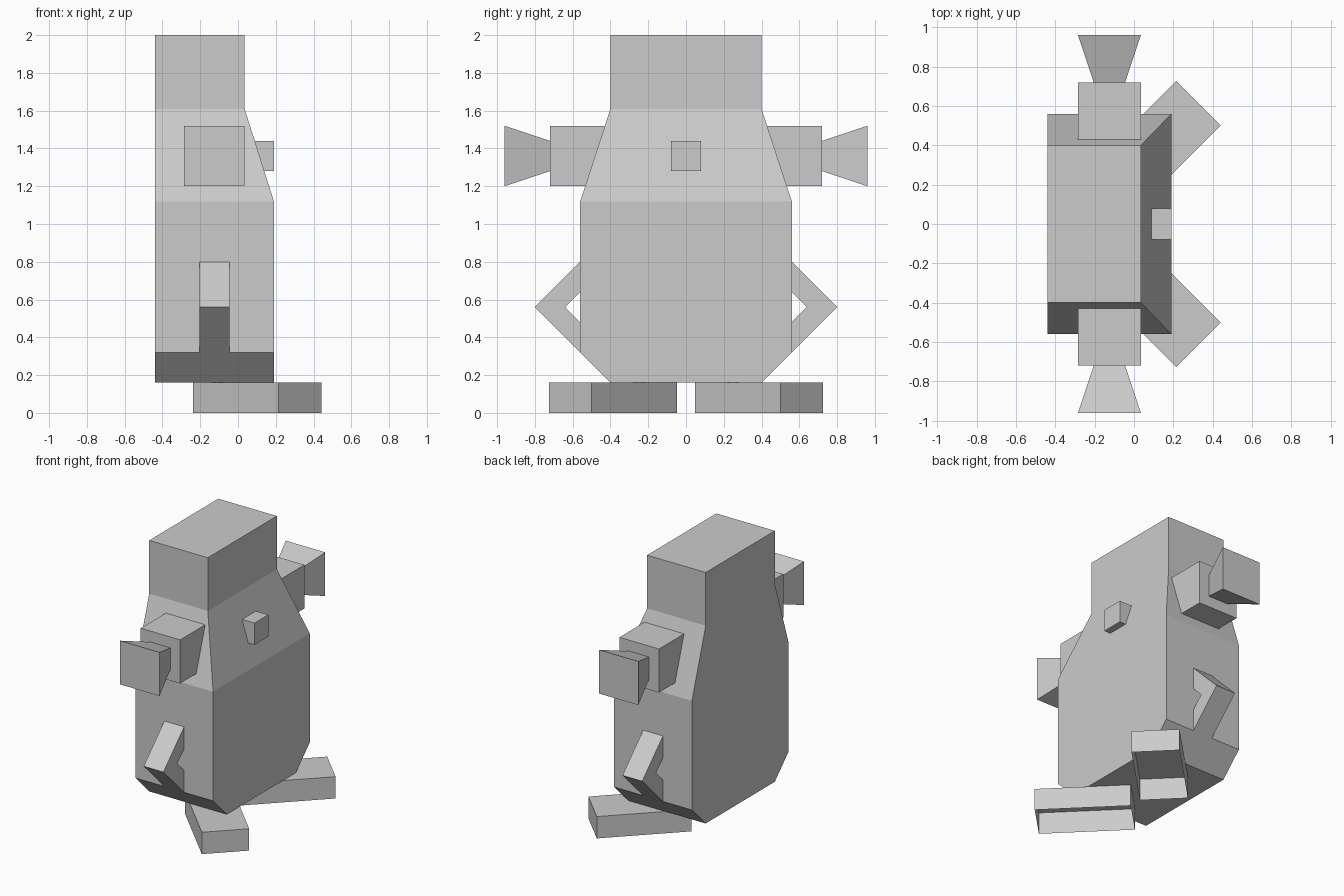
import bpy
import bmesh
from math import radians
from mathutils import Matrix, Vector

cube = bpy.data.objects.get("Cube")
if cube:
    bpy.data.objects.remove(cube, do_unlink=True)

GREY = (0.6, 0.6, 0.6, 1.0)
grey = bpy.data.materials.new("plain grey")
grey.use_nodes = True
grey.diffuse_color = GREY
grey.node_tree.nodes["Principled BSDF"].inputs["Base Color"].default_value = GREY


def finish(name, bm):
    bmesh.ops.recalc_face_normals(bm, faces=bm.faces[:])
    mesh = bpy.data.meshes.new(name)
    bm.to_mesh(mesh)
    bm.free()
    mesh.materials.append(grey)
    obj = bpy.data.objects.new(name, mesh)
    bpy.context.collection.objects.link(obj)
    return obj


def loft(name, rings):
    """Skin equal-length rings of points and cap both ends."""
    bm = bmesh.new()
    loops = [[bm.verts.new(p) for p in ring] for ring in rings]
    for a, b in zip(loops, loops[1:]):
        for i in range(len(a)):
            j = (i + 1) % len(a)
            bm.faces.new((a[i], a[j], b[j], b[i]))
    bm.faces.new(loops[0])
    bm.faces.new(loops[-1])
    return finish(name, bm)


def rect(u0, u1, v0, v1):
    return [(u0, v0), (u1, v0), (u1, v1), (u0, v1)]


def box(name, x, y, z):
    return loft(name, [[(u, v, h) for u, v in rect(*x, *y)] for h in z])


# Body: stacked rectangles, flat at the back
BACK = -0.44
sections = [(0.16, 0.19, 0.40), (0.32, 0.19, 0.56), (1.12, 0.19, 0.56),
            (1.61, 0.035, 0.40), (2.0, 0.035, 0.40)]
loft("body", [[(x, y, z) for x, y in rect(BACK, front, -half, half)]
              for z, front, half in sections])

# Nose
box("nose", (0.0, 0.19), (-0.08, 0.08), (1.28, 1.44))

for side, label in ((1, "left"), (-1, "right")):
    # Side block with a flared end
    box(label + "_block", (-0.285, 0.035),
        sorted((side * 0.40, side * 0.72)), (1.2, 1.52))
    centre_x, centre_z = -0.125, 1.36
    loft(label + "_flare",
         [[(centre_x + u, side * y, centre_z + v) for u, v in rect(-r, r, -r, r)]
          for y, r in ((0.72, 0.08), (0.96, 0.16))])

    # Bent arm
    bend = [(0.56, 0.80), (0.80, 0.56), (0.56, 0.32),
            (0.56, 0.48), (0.64, 0.56), (0.56, 0.64)]
    loft(label + "_arm", [[(x, side * y, z) for y, z in bend]
                          for x in (-0.205, -0.045)])

    # Splayed foot, open underneath
    bm = bmesh.new()
    turn = Matrix.Rotation(radians(45 * side), 4, "Z")
    place = Matrix.Translation(Vector((0.102, side * 0.387, 0.08)))
    size = Matrix.Diagonal((0.64, 0.32, 0.16, 1.0))
    bmesh.ops.create_cube(bm, size=1.0, matrix=place @ turn @ size)
    foot = finish(label + "_foot", bm)
    bm = bmesh.new()
    bm.from_mesh(foot.data)
    sole = [f for f in bm.faces if f.normal.z < -0.9]
    bmesh.ops.delete(bm, geom=sole, context="FACES_ONLY")
    bm.to_mesh(foot.data)
    bm.free()
